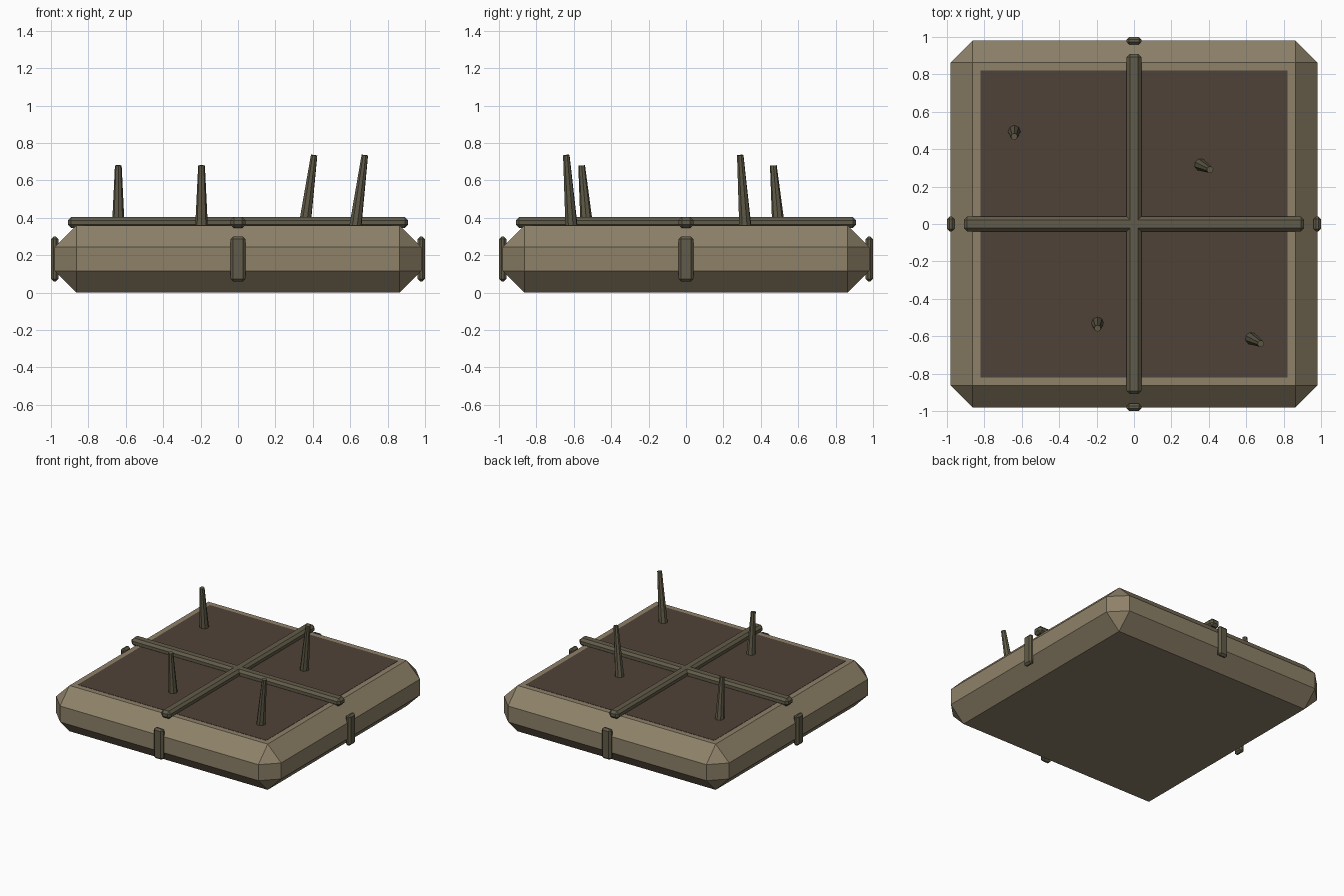
import bpy, math
from mathutils import Vector

if "Cube" in bpy.data.objects:
    bpy.data.objects.remove(bpy.data.objects["Cube"])


def material(name, rgb):
    m = bpy.data.materials.new(name)
    m.diffuse_color = (*rgb, 1)
    m.use_nodes = True
    m.node_tree.nodes["Principled BSDF"].inputs["Base Color"].default_value = m.diffuse_color
    return m


CLAY = material("clay", (0.27, 0.22, 0.14))
SOIL = material("soil", (0.08, 0.055, 0.04))
WOOD = material("wood", (0.12, 0.105, 0.065))


def box(name, size, loc, mat, bevel=0):
    bpy.ops.mesh.primitive_cube_add(size=1, location=loc)
    o = bpy.context.object
    o.name = name
    o.scale = size
    bpy.ops.object.transform_apply(location=False, rotation=False, scale=True)
    o.data.materials.append(mat)
    if bevel:
        b = o.modifiers.new("bevel", "BEVEL")
        b.width, b.segments = bevel, 1
        b.limit_method = 'NONE'
    return o


def stake(name, base, tip):
    a, b = Vector(base), Vector(tip)
    bpy.ops.mesh.primitive_cone_add(vertices=8, radius1=0.034, radius2=0.018,
                                    depth=(b - a).length, location=(a + b) / 2)
    o = bpy.context.object
    o.name = name
    o.rotation_euler = (b - a).to_track_quat('Z', 'Y').to_euler()
    o.data.materials.append(WOOD)


# Chamfered tray and soil inset
box("tray", (1.96, 1.96, 0.36), (0, 0, 0.18), CLAY, 0.117)
box("soil_bed", (1.64, 1.64, 0.04), (0, 0, 0.342), SOIL)

# Crossed divider rails
box("divider_x", (1.82, 0.08, 0.06), (0, 0, 0.375), WOOD, 0.018)
box("divider_y", (0.08, 1.82, 0.06), (0, 0, 0.375), WOOD, 0.018)

# Clips in the middle of each side
for i in range(4):
    a = i * math.pi / 2
    clip = box(f"side_clip_{i + 1}", (0.04, 0.08, 0.24),
               (0.98 * math.cos(a), 0.98 * math.sin(a), 0.18), WOOD, 0.014)
    clip.rotation_euler.z = a

# Leaning tapered stakes, one per quarter
stake("stake_back_left", (-0.64, 0.495, 0.35), (-0.64, 0.467, 0.68))
stake("stake_back_right", (0.355, 0.317, 0.35), (0.407, 0.29, 0.735))
stake("stake_front_left", (-0.195, -0.53, 0.35), (-0.195, -0.558, 0.68))
stake("stake_front_right", (0.627, -0.612, 0.35), (0.678, -0.64, 0.735))
